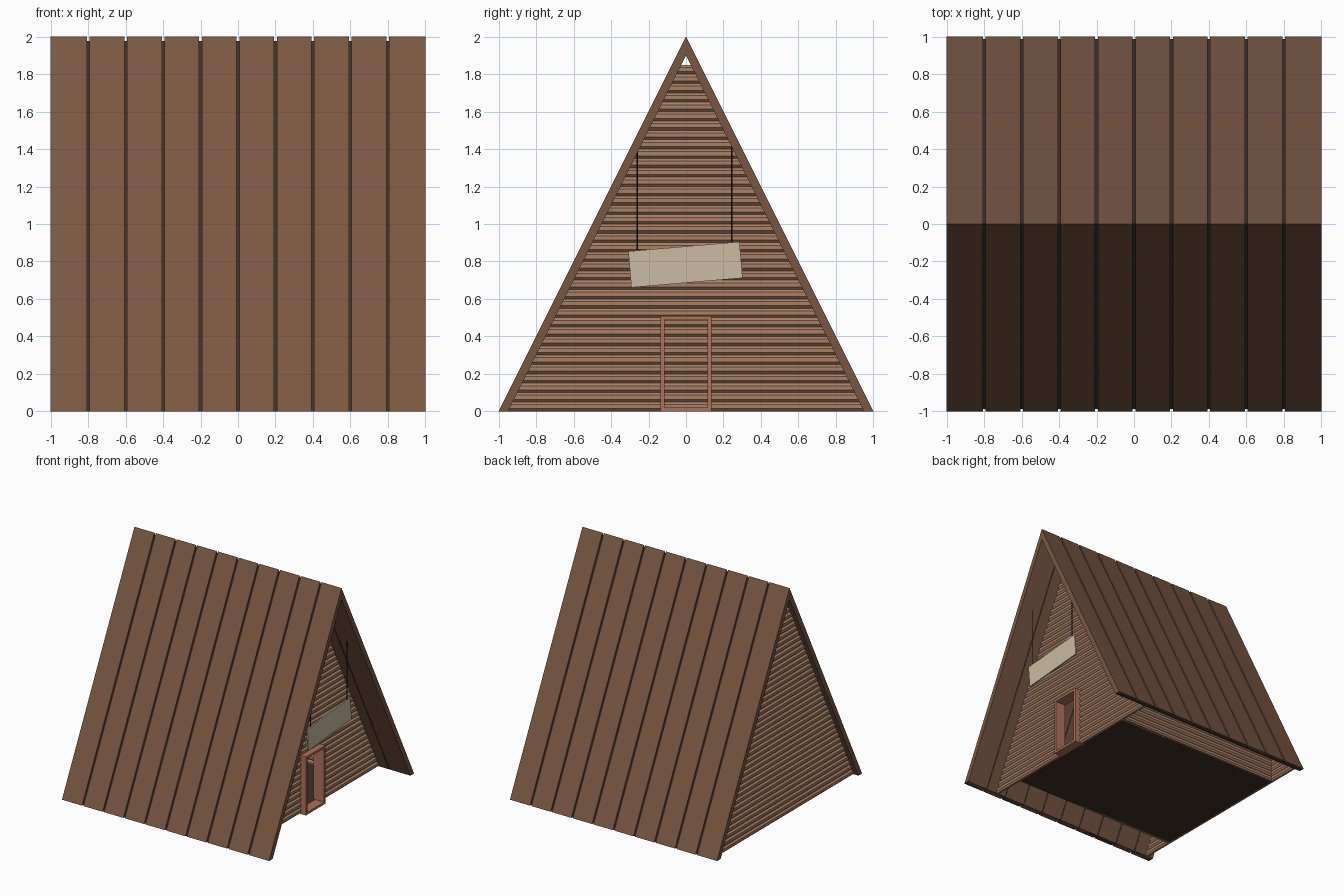
import bpy, bmesh
from math import atan2, radians, sqrt
from mathutils import Matrix, Vector

if "Cube" in bpy.data.objects:
    bpy.data.objects.remove(bpy.data.objects["Cube"])


def material(name, rgb):
    m = bpy.data.materials.new(name)
    m.diffuse_color = (*rgb, 1)
    m.use_nodes = True
    m.node_tree.nodes["Principled BSDF"].inputs["Base Color"].default_value = m.diffuse_color
    return m


ROOF = material("roof brown", (0.19, 0.095, 0.055))
GROOVE = material("groove dark", (0.05, 0.03, 0.02))
LOG = material("siding tan", (0.40, 0.22, 0.13))
DOOR = material("door red brown", (0.42, 0.17, 0.10))
SIGN = material("sign cream", (0.60, 0.50, 0.36))
WIRE = material("wire black", (0.01, 0.01, 0.01))


def finish(name, bm, mat):
    bmesh.ops.recalc_face_normals(bm, faces=bm.faces)
    me = bpy.data.meshes.new(name)
    bm.to_mesh(me)
    bm.free()
    me.materials.append(mat)
    ob = bpy.data.objects.new(name, me)
    bpy.context.collection.objects.link(ob)
    return ob


def prism(bm, ring_a, ring_b):
    """Closed solid between two matching rings of points."""
    a = [bm.verts.new(p) for p in ring_a]
    b = [bm.verts.new(p) for p in ring_b]
    bm.faces.new(a)
    bm.faces.new(b[::-1])
    for i in range(len(a)):
        j = (i + 1) % len(a)
        bm.faces.new((a[i], b[i], b[j], a[j]))


def box(bm, x0, x1, y0, y1, z0, z1):
    ring = [(y0, z0), (y1, z0), (y1, z1), (y0, z1)]
    prism(bm, [(x0, *p) for p in ring], [(x1, *p) for p in ring])


# Roof: one folded core with separate planks on both slopes
def chevron(outer, inner):
    """Half width at the ground of the outer and inner roof lines."""
    return [(-outer, 0), (0, 2 * outer), (outer, 0), (inner, 0), (0, 2 * inner), (-inner, 0)]


bm = bmesh.new()
core = chevron(0.988, 0.952)
prism(bm, [(-0.998, *p) for p in core], [(0.998, *p) for p in core])
finish("roof_core", bm, GROOVE)

bm = bmesh.new()
plank = chevron(1.0, 0.95)
for i in range(10):
    x = -1 + 0.2 * i
    lo = x + (0.007 if i else 0)
    hi = x + (0.193 if i < 9 else 0.2)
    prism(bm, [(lo, *p) for p in plank], [(hi, *p) for p in plank])
finish("roof_planks", bm, ROOF)

# Horizontal siding: bevelled slats clipped to the roof line
PITCH = 0.05


def slat_profile(z):
    w, n = 0.022, 0.008
    return [(-n, z), (n, z), (w, z + 0.014), (w, z + 0.036), (n, z + PITCH),
            (-n, z + PITCH), (-w, z + 0.036), (-w, z + 0.014)]


def gable(name, x, door_half=0.0, door_top=0.0):
    bm = bmesh.new()
    for k in range(37):
        prof = slat_profile(k * PITCH)
        edge = lambda z, s: s * (0.955 - z / 2)
        if k * PITCH < door_top - 0.02:
            for s in (-1, 1):
                prism(bm, [(x + d, s * door_half, z) for d, z in prof],
                      [(x + d, edge(z, s), z) for d, z in prof])
        else:
            prism(bm, [(x + d, edge(z, -1), z) for d, z in prof],
                  [(x + d, edge(z, 1), z) for d, z in prof])
    finish(name, bm, LOG)


gable("front_gable_siding", 0.68, 0.12, 0.50)
gable("back_gable_siding", -0.94)

# Low side walls tucked under the eaves
for s, side in ((-1, "left"), (1, "right")):
    bm = bmesh.new()
    for k in range(10):
        prof = slat_profile(k * PITCH)
        prism(bm, [(-0.94, s * 0.66 + d, z) for d, z in prof],
              [(0.68, s * 0.66 + d, z) for d, z in prof])
    finish(f"{side}_side_wall", bm, LOG)

# Floor
bm = bmesh.new()
box(bm, -0.93, 0.67, -0.67, 0.67, 0, 0.02)
finish("floor", bm, GROOVE)

# Door frame around the open doorway
bm = bmesh.new()
for s in (-1, 1):
    box(bm, 0.65, 0.75, *sorted((s * 0.115, s * 0.135)), 0, 0.51)
box(bm, 0.65, 0.75, -0.115, 0.115, 0.49, 0.51)
box(bm, 0.65, 0.75, -0.115, 0.115, 0, 0.02)
finish("door_frame", bm, DOOR)

# Tilted hanging sign and its two wires
bm = bmesh.new()
box(bm, -0.006, 0.006, -0.298, 0.298, -0.097, 0.097)
sign = finish("hanging_sign", bm, SIGN)
sign.location = (0.88, -0.003, 0.783)
sign.rotation_euler = (radians(4.9), 0, 0)

bm = bmesh.new()
for y, z0, z1 in ((-0.26, 0.85, 1.40), (0.245, 0.89, 1.43)):
    bmesh.ops.create_cone(bm, cap_ends=True, segments=8, radius1=0.004, radius2=0.004,
                          depth=z1 - z0,
                          matrix=Matrix.Translation((0.88, y, (z0 + z1) / 2)))
finish("sign_wires", bm, WIRE)
